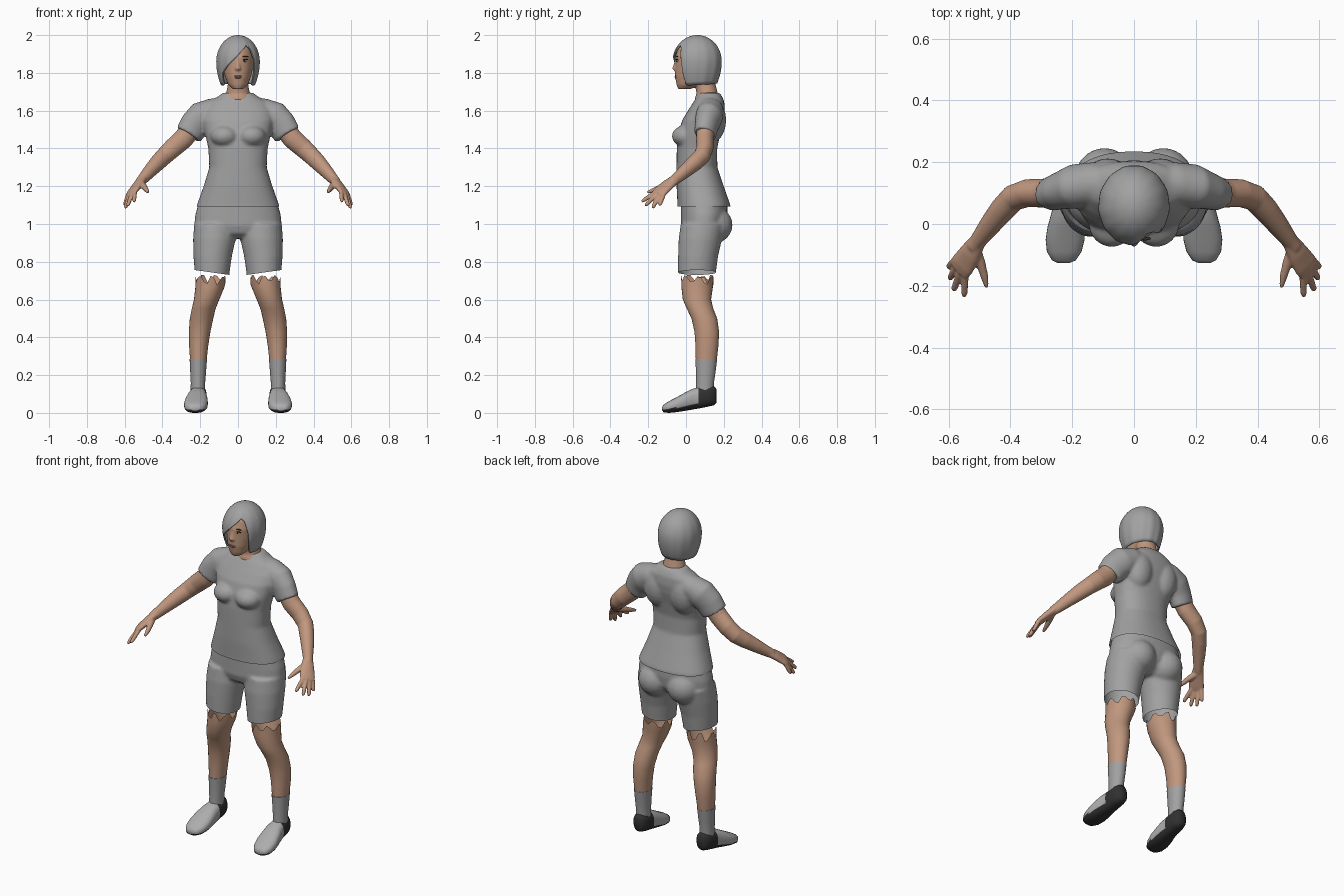
import bpy, bmesh, math, random
from mathutils import Vector, Matrix

random.seed(4)
X, Y, Z = Vector((1, 0, 0)), Vector((0, 1, 0)), Vector((0, 0, 1))
SIDES = ((1, "left"), (-1, "right"))


def material(name, r, g, b):
    m = bpy.data.materials.new(name)
    m.diffuse_color = (r, g, b, 1)
    return m


GREY = material("cloth grey", .36, .36, .36)
LIGHT = material("shoe light grey", .42, .42, .42)
DARK = material("dark rubber", .03, .03, .03)
SKIN = material("skin", .53, .31, .21)
LIP = material("lip", .33, .15, .11)
WHITE = material("eye white", .6, .57, .54)


def loft(bm, rings, n=24, frame=None, s=1, power=2.0, caps=(True, True)):
    """Skin rings (x, y, z, ru, rv); without a frame they face along the path."""
    pts = [Vector(r[:3]) for r in rings]
    loops = []
    for i, r in enumerate(rings):
        if frame:
            u, v = frame
        else:
            t = (pts[min(i + 1, len(pts) - 1)] - pts[max(i - 1, 0)]).normalized()
            u = t.cross(Z).normalized()
            v = u.cross(t)
        loop = []
        for k in range(n):
            a = 2 * math.pi * k / n
            c, d = math.cos(a), math.sin(a)
            c = math.copysign(abs(c) ** (2 / power), c)
            d = math.copysign(abs(d) ** (2 / power), d)
            p = pts[i] + u * r[3] * c + v * r[4] * d
            loop.append(bm.verts.new((p.x * s, p.y, p.z)))
        loops.append(loop)
    for a, b in zip(loops, loops[1:]):
        for k in range(n):
            bm.faces.new((a[k], a[(k + 1) % n], b[(k + 1) % n], b[k]))
    for use, loop in zip(caps, (loops[0], loops[-1])):
        if use:
            bm.faces.new(loop)
    return loops


def ball(bm, c, r):
    bmesh.ops.create_uvsphere(bm, u_segments=20, v_segments=12, radius=1,
                              matrix=Matrix.Translation(c) @ Matrix.Diagonal((*r, 1)))


def finish(name, bm, *mats):
    bmesh.ops.recalc_face_normals(bm, faces=bm.faces[:])
    me = bpy.data.meshes.new(name)
    bm.to_mesh(me)
    bm.free()
    ob = bpy.data.objects.new(name, me)
    bpy.context.collection.objects.link(ob)
    for m in mats:
        me.materials.append(m)
    bpy.ops.object.select_all(action='DESELECT')
    ob.select_set(True)
    bpy.context.view_layer.objects.active = ob
    bpy.ops.object.shade_smooth_by_angle(angle=math.radians(50))
    return ob


def fuse(name, bm, mat, voxel, smooth, cuts=()):
    """Melt overlapping closed parts into one skin, then trim it with planes."""
    tmp = finish(name + "_parts", bm)
    m = tmp.modifiers.new("melt", 'REMESH')
    m.mode, m.voxel_size = 'VOXEL', voxel
    m = tmp.modifiers.new("relax", 'SMOOTH')
    m.factor, m.iterations = .5, smooth
    dg = bpy.context.evaluated_depsgraph_get()
    out = bmesh.new()
    out.from_mesh(bpy.data.meshes.new_from_object(tmp.evaluated_get(dg)))
    bpy.data.objects.remove(tmp)
    for co, no in cuts:
        bmesh.ops.bisect_plane(out, geom=out.verts[:] + out.edges[:] + out.faces[:],
                               plane_co=co, plane_no=no, clear_outer=True)
    return finish(name, out, mat)


# Shirt: torso, bust, shoulder blades and short sleeves
bm = bmesh.new()
loft(bm, [(0, .095, 1.05, .225, .14), (0, .095, 1.10, .218, .14), (0, .075, 1.2, .182, .125),
          (0, .058, 1.3, .152, .108), (0, .058, 1.4, .157, .107), (0, .07, 1.48, .175, .112),
          (0, .09, 1.55, .19, .11), (0, .108, 1.6, .185, .098), (0, .122, 1.65, .15, .08),
          (0, .125, 1.675, .105, .066), (0, .122, 1.695, .08, .055)],
     40, (X, Y), power=2.3)
for s, side in SIDES:
    ball(bm, (.072 * s, .0, 1.465), (.075, .075, .058))
    ball(bm, (.085 * s, .135, 1.55), (.085, .078, .12))
    loft(bm, [(.06, .13, 1.615, .06, .06), (.13, .13, 1.597, .07, .07), (.19, .122, 1.568, .072, .084),
              (.23, .11, 1.525, .062, .08), (.262, .1, 1.472, .056, .074)], s=s)
fuse("shirt", bm, GREY, .009, 4, [((0, 0, 1.092), (0, 0, -1))])

# Shorts: hips, seat and two open legs
bm = bmesh.new()
loft(bm, [(0, .095, 1.12, .206, .123), (0, .096, 1.05, .226, .124), (0, .092, .99, .232, .12),
          (0, .085, .95, .2, .1), (0, .08, .925, .1, .06)], 40, (X, Y), power=2.2)
for s, side in SIDES:
    ball(bm, (.095 * s, .14, .995), (.1, .107, .1))
    loft(bm, [(.12, .09, 1.0, .112, .118), (.125, .076, .92, .113, .115), (.134, .064, .83, .102, .106),
              (.137, .058, .74, .092, .1), (.138, .056, .66, .088, .096)], 28, (X, Y), s)
fuse("shorts", bm, GREY, .009, 4, [((.135 * s, 0, .743), (.14 * s, 0, -1)) for s in (1, -1)])

# Arms with palm and fingers
palm_t = Vector((.058, -.095, -.08)).normalized()
palm_u = Vector((.575, .79, -.2))
palm_u = (palm_u - palm_t * palm_u.dot(palm_t)).normalized()
palm_v = palm_t.cross(palm_u)
FINGERS = [((.546, -.162, 1.168), (.55, -.235, 1.118)), ((.563, -.157, 1.158), (.584, -.216, 1.096)),
           ((.574, -.14, 1.153), (.597, -.178, 1.083)), ((.582, -.12, 1.152), (.601, -.14, 1.098))]
for s, side in SIDES:
    bm = bmesh.new()
    loft(bm, [(.24, .105, 1.515, .048, .055), (.29, .1, 1.45, .047, .054), (.345, .1, 1.402, .045, .051),
              (.39, .085, 1.36, .043, .047), (.425, .048, 1.325, .041, .044), (.465, -.002, 1.282, .035, .037),
              (.505, -.055, 1.237, .027, .029), (.52, -.075, 1.222, .025, .026)], s=s)
    loft(bm, [(.503, -.052, 1.24, .027, .023), (.53, -.095, 1.208, .038, .022),
              (.555, -.132, 1.176, .044, .018), (.566, -.15, 1.16, .041, .013)],
         16, (palm_u, palm_v), s)
    for a, b in FINGERS:
        a, b = Vector(a), Vector(b)
        loft(bm, [(*(a - (b - a) * .2), .012, .012), (*a.lerp(b, .5), .0115, .0115),
                  (*a.lerp(b, .85), .0105, .0105), (*b, .006, .006)], 12, s=s)
    loft(bm, [(.515, -.08, 1.215, .02, .02), (.497, -.125, 1.198, .016, .016),
              (.484, -.17, 1.18, .0125, .0125), (.477, -.205, 1.167, .007, .007)], 12, s=s)
    fuse(side + "_arm", bm, SKIN, .005, 2)

# Legs with ragged upper edge, socks and shoes
for s, side in SIDES:
    bm = bmesh.new()
    loops = loft(bm, [(.145, .06, .71, .08, .086), (.149, .059, .665, .077, .083),
                      (.166, .058, .6, .067, .075), (.182, .075, .55, .063, .07),
                      (.193, .097, .5, .062, .068), (.203, .11, .43, .057, .065),
                      (.208, .111, .36, .051, .061), (.21, .107, .27, .043, .055)],
                 28, (X, Y), s, caps=(False, False))
    for k, v in enumerate(loops[0]):
        v.co.z += random.uniform(.005, .022) if k % 4 < 2 else random.uniform(-.034, .0)
    finish(side + "_leg", bm, SKIN)

    bm = bmesh.new()
    loft(bm, [(.21, .107, .285, .046, .058), (.211, .105, .22, .042, .052),
              (.212, .101, .16, .038, .047), (.212, .1, .1, .039, .047)], 24, (X, Y), s)
    finish(side + "_sock", bm, GREY)

    # y, centre x, half width, bottom, top
    prof = [(-.126, .228, .02, .012, .032), (-.118, .227, .038, .003, .045), (-.09, .226, .056, 0, .062),
            (-.05, .223, .063, .004, .083), (-.01, .22, .06, .01, .105), (.03, .216, .053, .017, .126),
            (.065, .213, .047, .023, .135), (.07, .213, .047, .024, .136), (.12, .211, .045, .034, .145),
            (.148, .21, .036, .04, .143), (.162, .21, .02, .055, .125)]
    bm = bmesh.new()
    loft(bm, [(x, y, (b + t) / 2, w, (t - b) / 2) for y, x, w, b, t in prof],
         28, (X, Z), s, power=2.5)
    bm.normal_update()
    for f in bm.faces:
        c = f.calc_center_median()
        f.material_index = int(c.y > .066 or c.z < .018 + (c.y + .125) * .15)
    finish(side + "_shoe", bm, LIGHT, DARK)

# Head with nose, chin and neck
bm = bmesh.new()
loft(bm, [(0, -.008, 1.715, .028, .034), (0, .014, 1.737, .052, .064), (0, .035, 1.78, .069, .093),
          (0, .045, 1.83, .08, .102), (0, .05, 1.88, .084, .108), (0, .055, 1.93, .076, .098),
          (0, .058, 1.965, .048, .065), (0, .058, 1.975, .02, .03)], 32, (X, Y))
loft(bm, [(0, -.048, 1.87, .008, .01), (0, -.056, 1.84, .01, .012), (0, -.06, 1.822, .016, .014),
          (0, -.054, 1.812, .012, .01)], 16, (X, Y))
loft(bm, [(0, .122, 1.6, .085, .065), (0, .115, 1.665, .083, .068), (0, .112, 1.69, .064, .057),
          (0, .105, 1.73, .055, .054), (0, .09, 1.79, .053, .055)], 28, (X, Y))
fuse("head", bm, SKIN, .006, 3)

# Eyes, brows and lips
for s, side in SIDES:
    for part, mat, c, r in (("eye", WHITE, (.034, -.046, 1.864), (.015, .005, .006)),
                            ("iris", DARK, (.034, -.049, 1.864), (.006, .004, .006)),
                            ("lashes", DARK, (.036, -.047, 1.871), (.018, .006, .0025)),
                            ("brow", DARK, (.036, -.047, 1.886), (.02, .006, .003))):
        bm = bmesh.new()
        ball(bm, (c[0] * s, c[1], c[2]), r)
        finish(side + "_" + part, bm, mat)
bm = bmesh.new()
ball(bm, (0, -.053, 1.783), (.022, .007, .004))
ball(bm, (0, -.053, 1.775), (.019, .007, .005))
finish("lips", bm, LIP)

# Bobbed hair: a dome whose lower edge sweeps over one eye
EDGE = [(-180, 1.745), (-60, 1.733), (-54, 1.74), (-49, 1.80), (-20, 1.855), (0, 1.895), (28, 1.948),
        (40, 1.93), (48, 1.87), (54, 1.74), (60, 1.733), (180, 1.745)]


def hem(deg):
    for (a, za), (b, zb) in zip(EDGE, EDGE[1:]):
        if deg <= b:
            return za + (zb - za) * (deg - a) / (b - a)


bm = bmesh.new()
cols, rows = 120, 22
top = bm.verts.new((0, .06, 2))
grid = []
for i in range(cols):
    deg = -180 + 360 * i / cols
    a = math.radians(deg)
    col = []
    for j in range(1, rows + 1):
        t = j / rows
        z = 2 - (2 - hem(deg)) * (1 - math.cos(t * math.pi / 2))
        f = math.sqrt(max(0, 1 - ((z - 1.86) / .14) ** 2)) if z > 1.86 else 1 - .22 * ((1.86 - z) / .125) ** 2
        f *= 1 + .01 * t * math.sin(13 * a + 2 * t)
        col.append(bm.verts.new((.115 * f * math.sin(a), .06 - .13 * f * math.cos(a), z)))
    grid.append(col)
for i in range(cols):
    a, b = grid[i], grid[(i + 1) % cols]
    bm.faces.new((top, a[0], b[0]))
    for j in range(rows - 1):
        bm.faces.new((a[j], a[j + 1], b[j + 1], b[j]))
hair = finish("hair", bm, GREY)
m = hair.modifiers.new("thickness", 'SOLIDIFY')
m.thickness, m.offset = .008, -1
